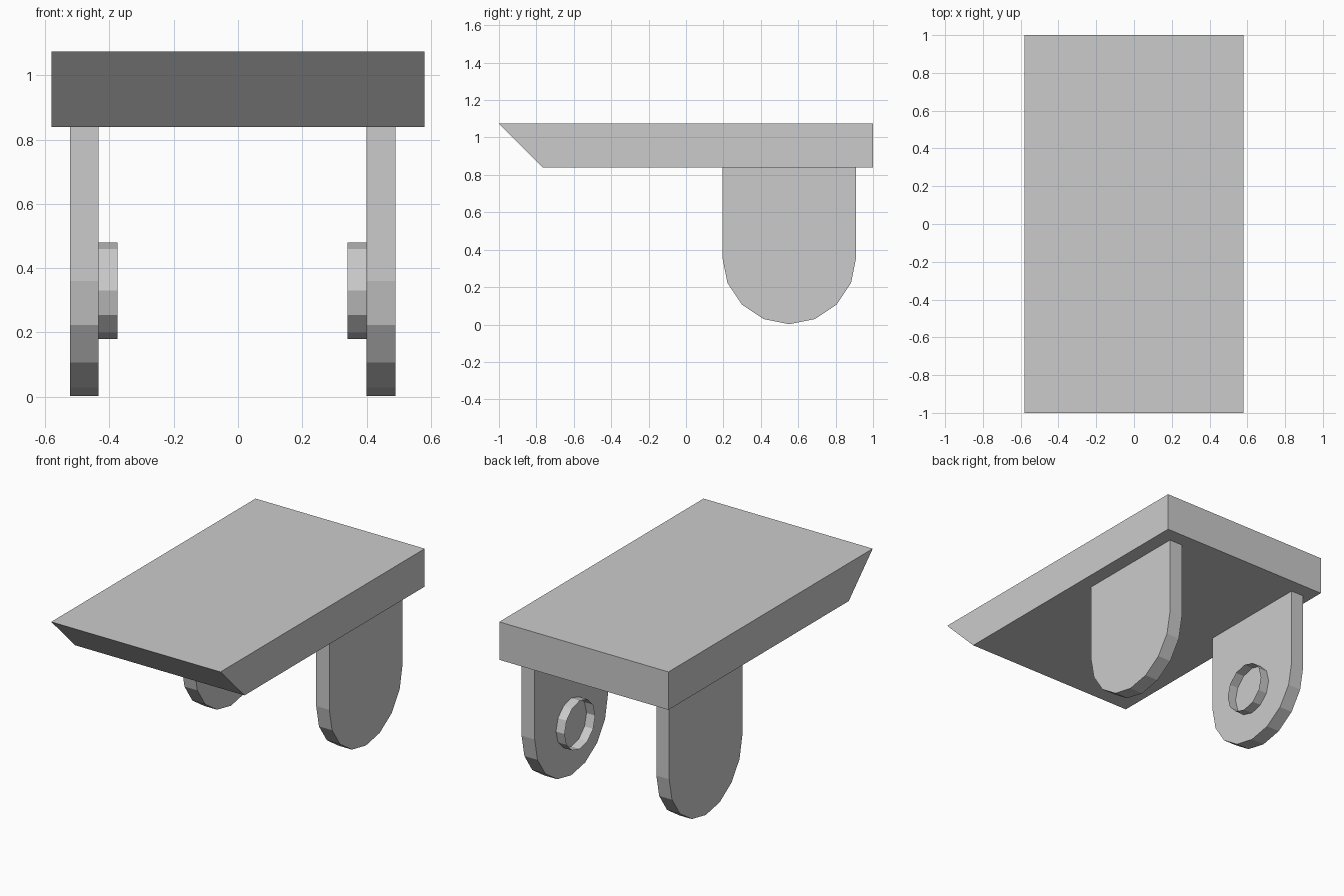
import bpy
import bmesh
from math import pi, sin, cos
from mathutils import Matrix, Vector

cube = bpy.data.objects.get("Cube")
if cube:
    bpy.data.objects.remove(cube, do_unlink=True)

GREY = (0.6, 0.6, 0.6, 1)
grey = bpy.data.materials.new("plain grey")
grey.use_nodes = True
grey.diffuse_color = GREY
grey.node_tree.nodes["Principled BSDF"].inputs["Base Color"].default_value = GREY


def finish(bm, name):
    mesh = bpy.data.meshes.new(name)
    bm.to_mesh(mesh)
    bm.free()
    mesh.materials.append(grey)
    obj = bpy.data.objects.new(name, mesh)
    bpy.context.collection.objects.link(obj)
    return obj


def extrude_profile(name, profile, x0, x1):
    """Extrude a (y, z) outline along x."""
    bm = bmesh.new()
    face = bm.faces.new([bm.verts.new((x0, y, z)) for y, z in profile])
    result = bmesh.ops.extrude_face_region(bm, geom=[face], use_keep_orig=True)
    moved = [v for v in result["geom"] if isinstance(v, bmesh.types.BMVert)]
    bmesh.ops.translate(bm, verts=moved, vec=Vector((x1 - x0, 0, 0)))
    bmesh.ops.recalc_face_normals(bm, faces=bm.faces[:])
    return finish(bm, name)


UNDERSIDE, TOP = 0.84, 1.075

# Slab with a bevelled front edge
extrude_profile("slab", [(-1, TOP), (-0.765, UNDERSIDE), (1, UNDERSIDE), (1, TOP)],
                -0.58, 0.58)

# Round-ended bracket outline
PIVOT_Y, RADIUS, ARC_Z, STEPS = 0.552, 0.358, 0.36, 8
arc = [pi + pi * i / STEPS for i in range(STEPS + 1)]
bracket = [(PIVOT_Y + RADIUS * cos(a), ARC_Z + RADIUS * sin(a)) for a in arc]
bracket += [(PIVOT_Y + RADIUS, UNDERSIDE), (PIVOT_Y - RADIUS, UNDERSIDE)]


def collar(name, x0, x1):
    """Open thin-walled tube on the inner face of a bracket."""
    bm = bmesh.new()
    place = Matrix.Translation(((x0 + x1) / 2, PIVOT_Y, 0.33)) @ Matrix.Rotation(pi / 2, 4, "Y")
    bmesh.ops.create_cone(bm, cap_ends=False, segments=12, radius1=0.15,
                          radius2=0.15, depth=x1 - x0, matrix=place)
    return finish(bm, name)


extrude_profile("right_bracket", bracket, -0.522, -0.434)
extrude_profile("left_bracket", bracket, 0.4, 0.49)
collar("right_collar", -0.434, -0.375)
collar("left_collar", 0.341, 0.4)
